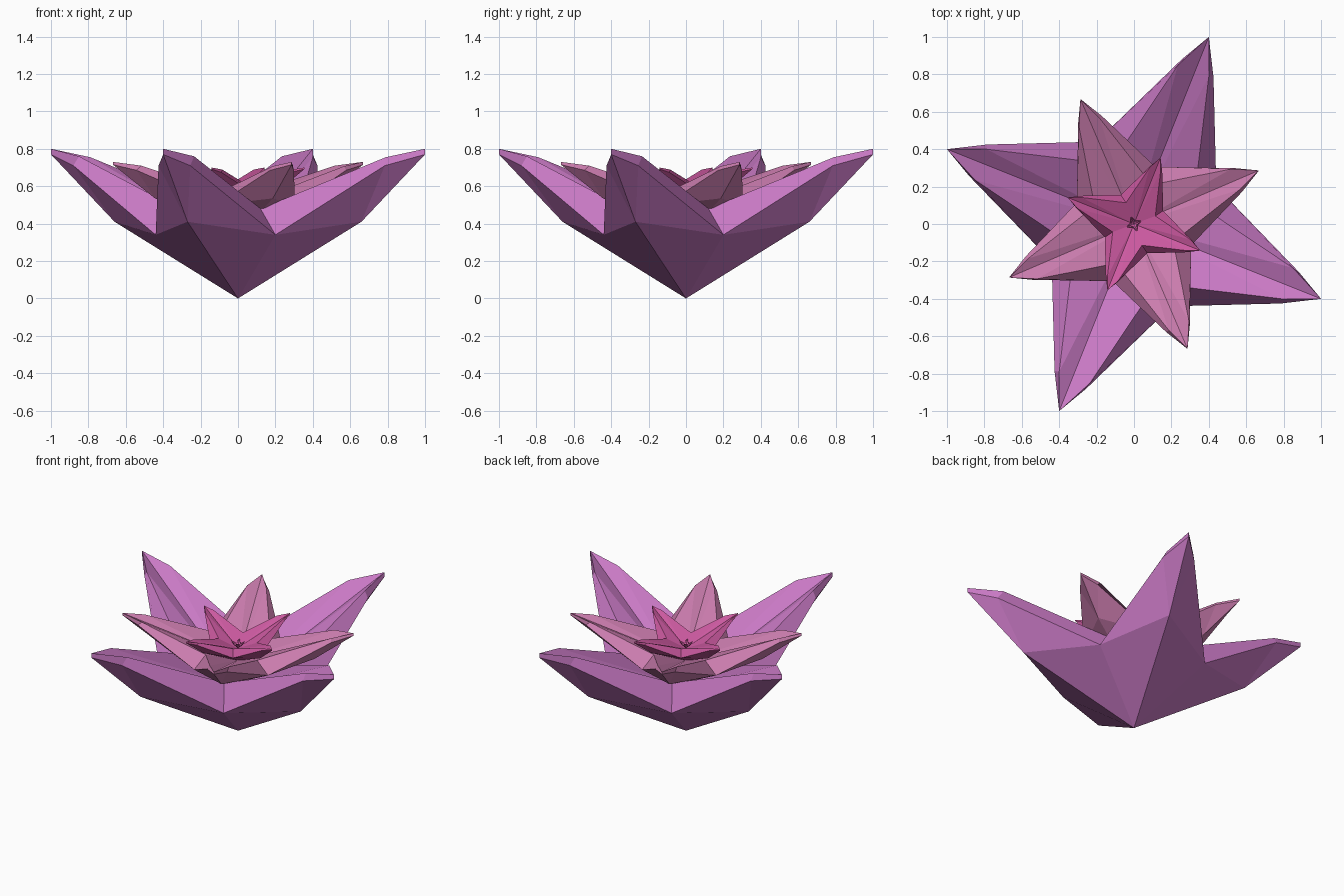
import bpy, bmesh
from math import pi
from mathutils import Matrix, Vector

if "Cube" in bpy.data.objects:
    bpy.data.objects.remove(bpy.data.objects["Cube"])

# One petal of the outer ring; a ring is four of these turned about z
PETAL = dict(
    tip_top=(1.0, -0.4, 0.8), tip_low=(1.0, -0.4, 0.77),
    right_top=(0.79, -0.40, 0.755), right_low=(0.785, -0.425, 0.71),
    left_top=(0.85, -0.235, 0.76), left_low=(0.88, -0.255, 0.71),
    keel=(0.66, -0.27, 0.41),
    valley_top=(0.12, -0.32, 0.48), valley_low=(0.2, -0.44, 0.34),
)


def petal_ring(name, scale, height, z, turn, color):
    bm = bmesh.new()
    base = bm.verts.new((0, 0, 0))
    heart = bm.verts.new((0, 0, 0.3))
    ring = []
    for i in range(4):
        rot = Matrix.Rotation(i * pi / 2, 3, 'Z')
        ring.append({k: bm.verts.new(rot @ Vector(p)) for k, p in PETAL.items()})
    for i in range(4):
        p, n = ring[i], ring[(i + 1) % 4]
        tt, tl, rt, rl, lt, ll, k, vt, vl = (p[key] for key in PETAL)
        nt, nl = n["valley_top"], n["valley_low"]
        faces = [
            # upper side
            (heart, rt, tt), (heart, tt, lt), (heart, vt, rt), (heart, lt, nt),
            # thick rim
            (vt, vl, rl, rt), (rt, rl, tl, tt), (tt, tl, ll, lt), (lt, ll, nl, nt),
            # keeled underside
            (base, k, vl), (vl, k, rl), (rl, k, tl),
            (base, nl, k), (nl, ll, k), (ll, tl, k),
        ]
        for f in faces:
            bm.faces.new(f)
    bmesh.ops.recalc_face_normals(bm, faces=bm.faces)
    bm.transform(Matrix.Translation((0, 0, z)) @ Matrix.Rotation(turn, 4, 'Z')
                 @ Matrix.Diagonal((scale, scale, height, 1)))
    mesh = bpy.data.meshes.new(name)
    bm.to_mesh(mesh)
    bm.free()
    mat = bpy.data.materials.new(name + "_color")
    mat.diffuse_color = (*color, 1)
    mat.use_nodes = True
    mat.node_tree.nodes["Principled BSDF"].inputs["Base Color"].default_value = mat.diffuse_color
    mesh.materials.append(mat)
    obj = bpy.data.objects.new(name, mesh)
    bpy.context.collection.objects.link(obj)
    return obj


# Nested rings, each smaller, flatter and turned an eighth
petal_ring("outer_petals", 1.0, 1.0, 0.0, 0, (0.58, 0.19, 0.55))
petal_ring("middle_petals", 0.675, 0.5, 0.33, pi / 4, (0.62, 0.21, 0.44))
petal_ring("inner_petals", 0.355, 0.28, 0.476, 0, (0.60, 0.10, 0.35))
petal_ring("flower_heart", 0.04, 0.06, 0.56, pi / 4, (0.60, 0.10, 0.35))
